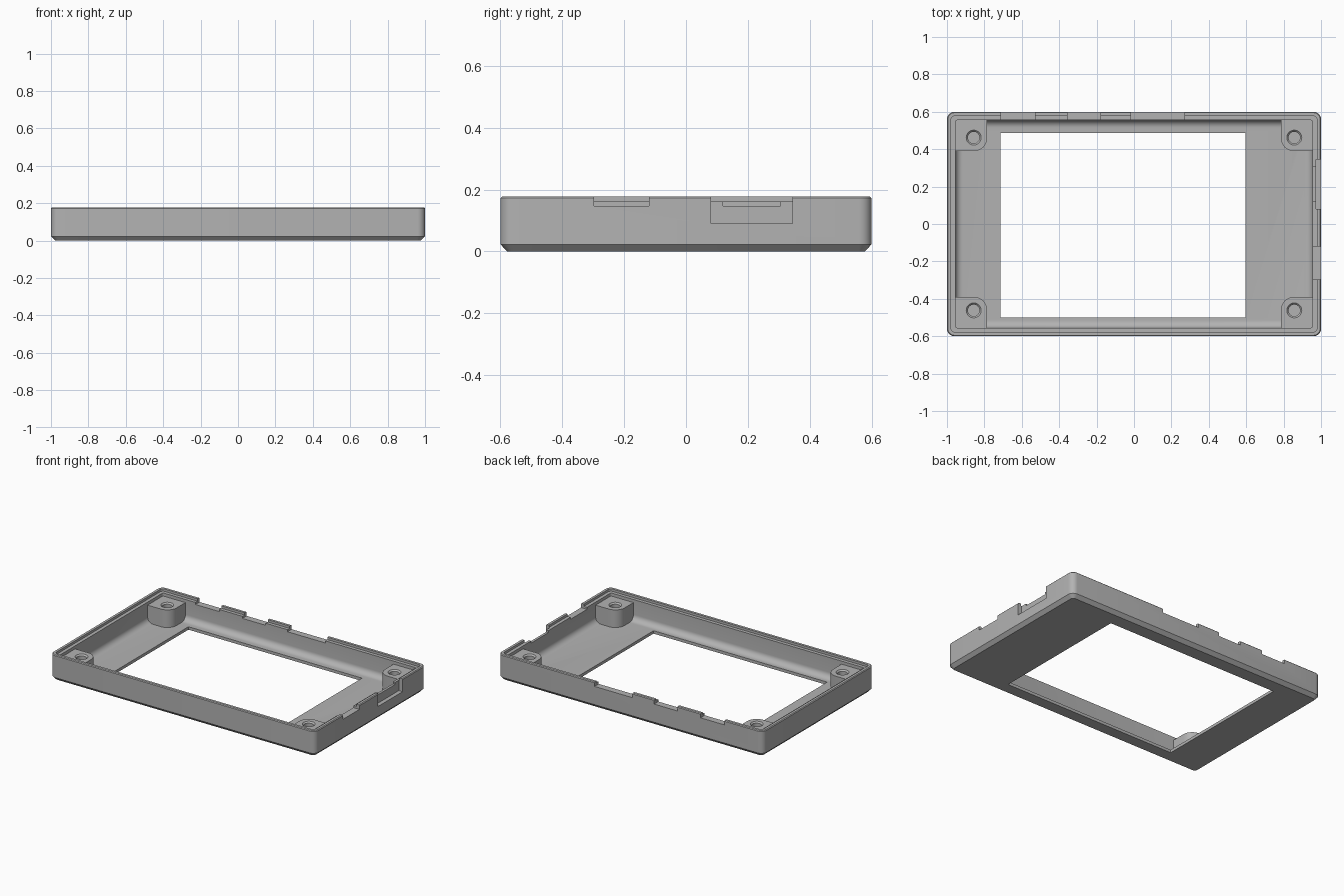
import bpy, bmesh, math

if "Cube" in bpy.data.objects:
    bpy.data.objects.remove(bpy.data.objects["Cube"])

HX, HY, TOP, FLOOR = 1.0, 0.6, 0.177, 0.02
WALL, FILLET, BOSS_TOP = 0.045, 0.04, 0.14

grey = bpy.data.materials.new("mid_grey")
grey.diffuse_color = (0.45, 0.45, 0.45, 1)
grey.use_nodes = True
grey.node_tree.nodes["Principled BSDF"].inputs["Base Color"].default_value = grey.diffuse_color


def make_object(name, bm, hidden=False):
    bmesh.ops.recalc_face_normals(bm, faces=bm.faces)
    mesh = bpy.data.meshes.new(name)
    bm.to_mesh(mesh)
    bm.free()
    mesh.materials.append(grey)
    obj = bpy.data.objects.new(name, mesh)
    bpy.context.collection.objects.link(obj)
    obj.hide_render = hidden
    return obj


def loft(name, rings, hidden=False):
    """Skin a stack of equal point rings and cap both ends."""
    bm = bmesh.new()
    loops = [[bm.verts.new(p) for p in ring] for ring in rings]
    n = len(loops[0])
    for a, b in zip(loops, loops[1:]):
        for i in range(n):
            j = (i + 1) % n
            bm.faces.new((a[i], a[j], b[j], b[i]))
    bm.faces.new(loops[0][::-1])
    bm.faces.new(loops[-1])
    return make_object(name, bm, hidden)


def rounded_ring(inset, z, r, steps=6):
    pts = []
    for k, (sx, sy) in enumerate([(1, 1), (-1, 1), (-1, -1), (1, -1)]):
        for i in range(steps + 1):
            a = math.pi / 2 * (k + i / steps)
            pts.append((sx * (HX - inset - r) + r * math.cos(a),
                        sy * (HY - inset - r) + r * math.sin(a), z))
    return pts


def circle(x, y, z, r, n=32):
    return [(x + r * math.cos(2 * math.pi * i / n),
             y + r * math.sin(2 * math.pi * i / n), z) for i in range(n)]


def box_cutter(name, x0, x1, y0, y1, z0, z1):
    return loft(name, [[(x0, y0, z), (x1, y0, z), (x1, y1, z), (x0, y1, z)]
                       for z in (z0, z1)], True)


def cut(obj, cutter):
    mod = obj.modifiers.new("cut", 'BOOLEAN')
    mod.operation = 'DIFFERENCE'
    mod.solver = 'EXACT'
    mod.object = cutter
    bpy.ops.object.select_all(action='DESELECT')
    bpy.context.view_layer.objects.active = obj
    obj.select_set(True)
    bpy.ops.object.modifier_apply(modifier=mod.name)
    bpy.data.objects.remove(cutter)


def smooth(obj):
    bpy.ops.object.select_all(action='DESELECT')
    bpy.context.view_layer.objects.active = obj
    obj.select_set(True)
    bpy.ops.object.shade_smooth_by_angle(angle=math.radians(28))


# Tray: chamfered base, outer wall, stepped rim, cavity with filleted floor
rings = [rounded_ring(*p) for p in [
    (0.022, 0, 0.02), (0, 0.023, 0.04), (0, TOP - 0.005, 0.04),
    (0.005, TOP, 0.035), (0.022, TOP, 0.02), (0.022, 0.161, 0.02),
    (WALL, 0.161, 0.01)]]
for i in range(9):
    a = math.pi / 2 * i / 8
    rings.append(rounded_ring(WALL + FILLET * (1 - math.cos(a)),
                              FLOOR + FILLET * (1 - math.sin(a)), 0.01))
tray = loft("tray", rings)

# Screen window
cut(tray, box_cutter("window_cutter", -0.715, 0.595, -0.5, 0.487, -0.1, 0.1))
# Rim notches along the back wall
for x0, x1 in [(-0.71, -0.53), (-0.355, -0.18), (-0.015, 0.27)]:
    cut(tray, box_cutter("back_notch_cutter", x0, x1, 0.5, 0.7, 0.147, 0.3))
# Rim notches and outer port recess on the right wall
for y0, y1 in [(-0.297, -0.12), (0.12, 0.305)]:
    cut(tray, box_cutter("side_notch_cutter", 0.9, 1.1, y0, y1, 0.147, 0.3))
cut(tray, box_cutter("port_recess_cutter", 0.972, 1.1, 0.08, 0.345, 0.09, 0.3))
smooth(tray)

# Corner screw bosses with one rounded corner and a blind countersunk hole
for sx, sy, label in [(1, 1, "back_right"), (-1, 1, "back_left"),
                      (-1, -1, "front_left"), (1, -1, "front_right")]:
    r, x0, y0 = 0.07, 0.785, 0.39
    plan = [(0.965, y0), (0.965, 0.57), (x0, 0.57)]
    for i in range(9):
        a = math.pi + math.pi / 2 * i / 8
        plan.append((x0 + r + r * math.cos(a), y0 + r + r * math.sin(a)))
    boss = loft("screw_boss_" + label,
                [[(sx * x, sy * y, z) for x, y in plan]
                 for z in (0.012, BOSS_TOP)])
    hole = [(0.03, 0.031), (BOSS_TOP - 0.009, 0.031),
            (BOSS_TOP, 0.04), (BOSS_TOP + 0.02, 0.04)]
    cut(boss, loft("hole_cutter", [circle(sx * 0.857, sy * 0.462, z, q)
                                   for z, q in hole], True))
    smooth(boss)
